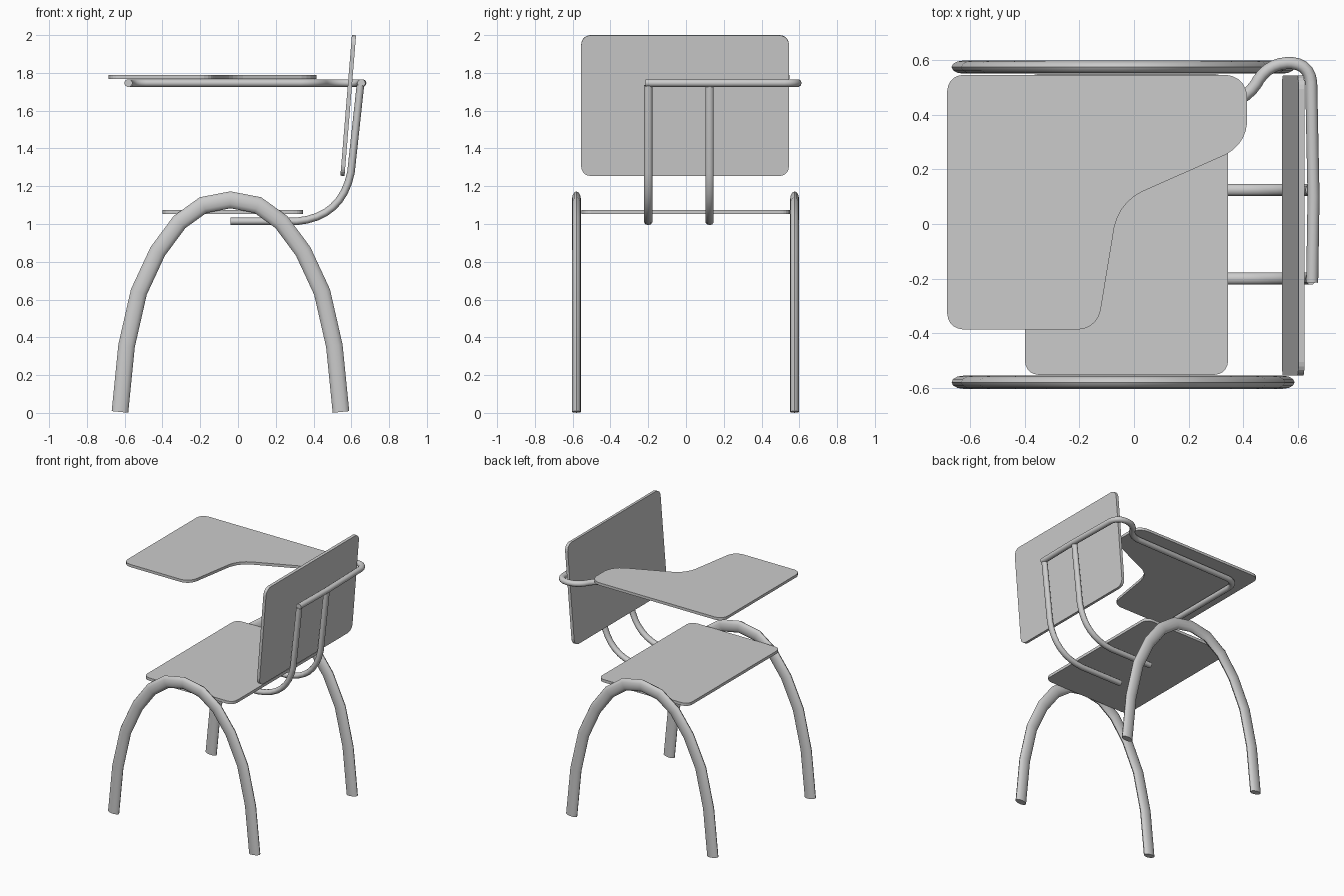
import bpy, bmesh, math
from mathutils import Vector, Matrix

if "Cube" in bpy.data.objects:
    bpy.data.objects.remove(bpy.data.objects["Cube"])


def fillet(points, closed=True, steps=5):
    """Round each (x, y, trim) corner with a short curve."""
    out, n = [], len(points)
    for i, (x, y, d) in enumerate(points):
        p = Vector((x, y))
        if d == 0 or (not closed and i in (0, n - 1)):
            out.append(p)
            continue
        a = p + (Vector(points[i - 1][:2]) - p).normalized() * d
        b = p + (Vector(points[(i + 1) % n][:2]) - p).normalized() * d
        c = 0.83 * p + 0.17 * (a + b) / 2      # near-circular conic shoulder
        for k in range(steps + 1):
            t = k / steps
            out.append((1 - t) ** 2 * a + 2 * t * (1 - t) * c + t * t * b)
    return out


def finish(bm, name, smooth=False):
    bmesh.ops.recalc_face_normals(bm, faces=bm.faces[:])
    me = bpy.data.meshes.new(name)
    bm.to_mesh(me)
    bm.free()
    ob = bpy.data.objects.new(name, me)
    bpy.context.collection.objects.link(ob)
    if smooth:
        bpy.context.view_layer.objects.active = ob
        ob.select_set(True)
        bpy.ops.object.shade_smooth_by_angle(angle=math.radians(50))
        ob.select_set(False)
    return ob


def plate(name, outline, thick, matrix):
    """Flat board with rounded corners."""
    bm = bmesh.new()
    face = bm.faces.new([bm.verts.new((p.x, p.y, 0)) for p in fillet(outline)])
    ext = bmesh.ops.extrude_face_region(bm, geom=[face])
    top = [v for v in ext["geom"] if isinstance(v, bmesh.types.BMVert)]
    bmesh.ops.translate(bm, verts=top, vec=(0, 0, thick))
    bmesh.ops.transform(bm, matrix=matrix, verts=bm.verts[:])
    return finish(bm, name)


def tube(name, path, normal, r_plane, r_normal, sides=10):
    """Sweep an oval section along a planar path."""
    bm = bmesh.new()
    normal, path, rings = Vector(normal), [Vector(p) for p in path], []
    for i, p in enumerate(path):
        t0 = (p - path[max(i - 1, 0)]).normalized()
        t1 = (path[min(i + 1, len(path) - 1)] - p).normalized()
        tan = (t0 + t1).normalized()
        side = tan.cross(normal) / max(tan.dot(t1 if i == 0 else t0), 0.7)
        rings.append([bm.verts.new(p + side * r_plane * math.cos(a) + normal * r_normal * math.sin(a))
                      for a in (2 * math.pi * k / sides for k in range(sides))])
    for a, b in zip(rings, rings[1:]):
        for k in range(sides):
            j = (k + 1) % sides
            bm.faces.new((a[k], a[j], b[j], b[k]))
    bm.faces.new(rings[0])
    bm.faces.new(rings[-1])
    return finish(bm, name, True)


def box_outline(x0, x1, y0, y1, d):
    return [(x0, y0, d), (x1, y0, d), (x1, y1, d), (x0, y1, d)]


# Arched side legs, mirrored about the apex at x = -0.04
half = [(0.585, 0.005), (0.55, 0.355), (0.485, 0.64), (0.385, 0.855), (0.27, 1.01), (0.145, 1.10)]
arch = [(-x, z) for x, z in half] + [(0, 1.128)] + half[::-1]
for name, y in (("front_leg_arch", -0.58), ("back_leg_arch", 0.575)):
    tube(name, [(x - 0.04, y, z) for x, z in arch], (0, 1, 0), 0.044, 0.024, 12)

# Seat board
plate("seat", box_outline(-0.40, 0.345, -0.553, 0.55, 0.05), 0.021, Matrix.Translation((0, 0, 1.053)))

# Leaning backrest board
up = Vector((0.061, 0, 0.744)).normalized()
out = Vector((0, 1, 0)).cross(up)
lean = Matrix((Vector((0, 1, 0)), up, out)).transposed().to_4x4()
lean.translation = Vector((0.553, 0, 1.255)) - out * 0.011
plate("backrest", box_outline(-0.555, 0.545, 0, 0.747, 0.05), 0.022, lean)

# Writing surface
desk = [(-0.685, 0.547, 0.06), (0.415, 0.547, 0.08), (0.415, 0.289, 0.085), (-0.057, 0.08, 0.09),
        (-0.134, -0.387, 0.07), (-0.685, -0.387, 0.06)]
plate("writing_board", desk, 0.02, Matrix.Translation((0, 0, 1.768)))

# Twin bent tubes joining seat and backrest
support = [(-0.04, 1.014, 0), (0.57, 1.014, 0.26), (0.648, 1.735, 0)]
for name, y in (("backrest_tube_front", -0.20), ("backrest_tube_back", 0.125)):
    tube(name, [(p.x, y, p.y) for p in fillet(support, False, 8)], (0, 1, 0), 0.02, 0.023)

# Tube running behind the backrest, around its side and under the writing board
arm = [(0.653, -0.215, 0), (0.658, 0.1, 0), (0.648, 0.59, 0.07), (0.49, 0.59, 0.07),
       (0.41, 0.445, 0.08), (-0.58, 0.43, 0.09), (-0.58, -0.28, 0)]
tube("writing_board_tube", [(p.x, p.y, 1.746) for p in fillet(arm, False)], (0, 0, 1), 0.022, 0.021)
